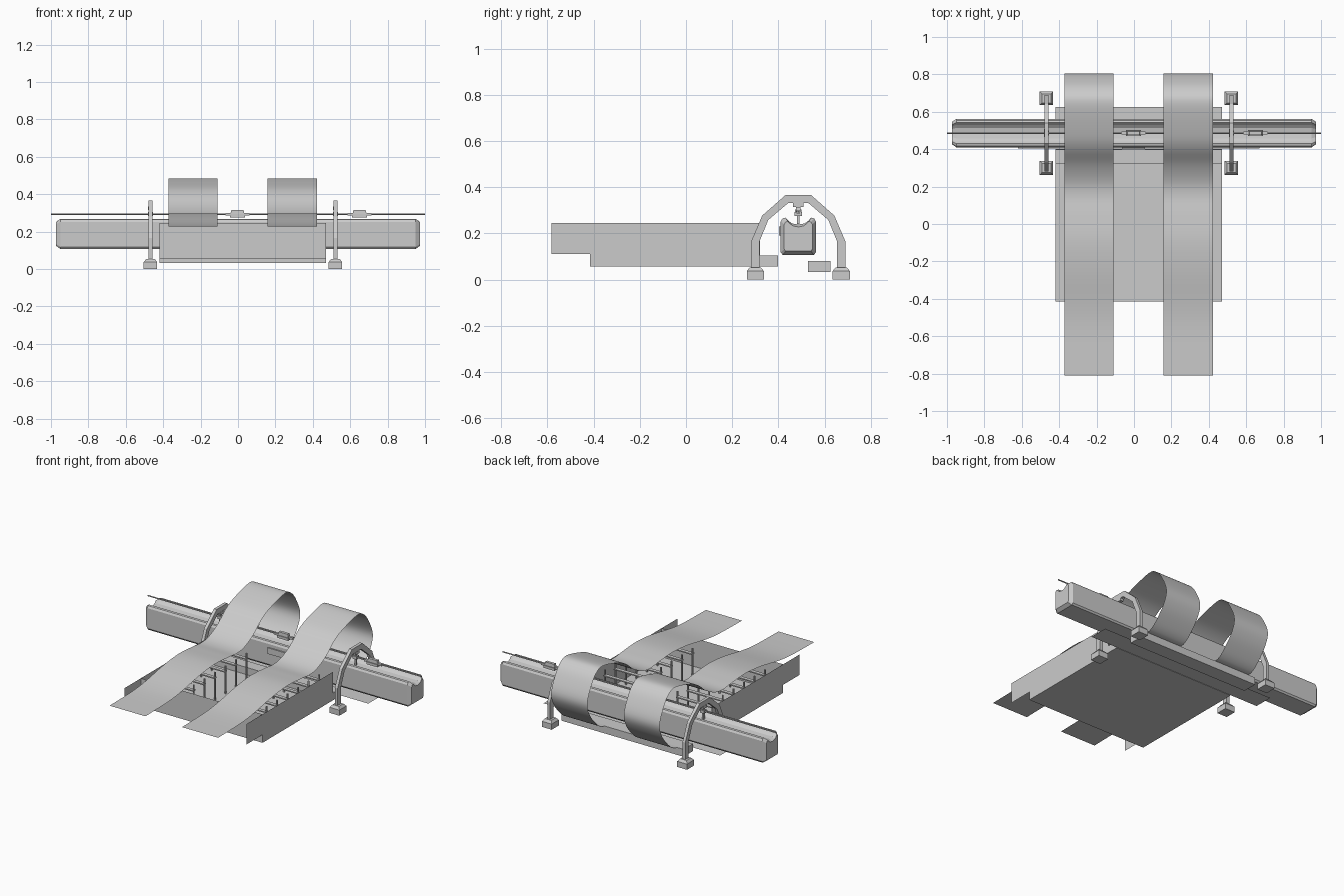
import bpy, bmesh, math
from mathutils import Vector

if "Cube" in bpy.data.objects:
    bpy.data.objects.remove(bpy.data.objects["Cube"])

CY = 0.486            # centre line of the beam, cable and arches
XL, XR = -0.42, 0.47  # side walls of the tray


def finish(name, bm):
    me = bpy.data.meshes.new(name)
    bmesh.ops.remove_doubles(bm, verts=bm.verts, dist=1e-5)
    bmesh.ops.recalc_face_normals(bm, faces=bm.faces)
    bm.to_mesh(me)
    bm.free()
    ob = bpy.data.objects.new(name, me)
    bpy.context.collection.objects.link(ob)
    return ob


def box(name, x, y, z, top=1.0):
    """Box from ranges, with an optional scale for the upper face."""
    bm = bmesh.new()
    bmesh.ops.create_cube(bm, size=1)
    for v in bm.verts:
        s = top if v.co.z > 0 else 1
        v.co = Vector(((x[0] + x[1]) / 2 + v.co.x * s * (x[1] - x[0]),
                       (y[0] + y[1]) / 2 + v.co.y * s * (y[1] - y[0]),
                       (z[0] + z[1]) / 2 + v.co.z * (z[1] - z[0])))
    return finish(name, bm)


def sheet(name, pts):
    bm = bmesh.new()
    bm.faces.new([bm.verts.new(p) for p in pts])
    return finish(name, bm)


def loft(name, rings, caps=True):
    """Skin closed rings of equal length."""
    bm = bmesh.new()
    vs = [[bm.verts.new(p) for p in r] for r in rings]
    n = len(vs[0])
    for a, b in zip(vs, vs[1:]):
        for i in range(n):
            bm.faces.new((a[i], a[(i + 1) % n], b[(i + 1) % n], b[i]))
    if caps:
        bm.faces.new(vs[0])
        bm.faces.new(vs[-1])
    return finish(name, bm)


def smooth_path(pts, steps=5):
    """Catmull-Rom points through a short list."""
    p = [Vector(q) for q in pts]
    p = [2 * p[0] - p[1]] + p + [2 * p[-1] - p[-2]]
    out = []
    for i in range(1, len(p) - 2):
        a, b, c, d = p[i - 1:i + 3]
        for k in range(steps):
            t = k / steps
            out.append(0.5 * (2 * b + (c - a) * t + (2 * a - 5 * b + 4 * c - d) * t * t
                              + (3 * b - a - 3 * c + d) * t ** 3))
    return out + [p[-2]]


# curling ribbons
track = smooth_path([(-.81, .228), (-.58, .233), (-.44, .247), (-.25, .281), (-.09, .296),
                     (.05, .288), (.15, .279), (.23, .293), (.318, .338), (.405, .407),
                     (.49, .446), (.643, .484), (.71, .463), (.762, .40), (.805, .295),
                     (.777, .207), (.708, .125), (.656, .087), (.615, .081)])
for name, x0, x1 in (("ribbon_left", -.371, -.109), ("ribbon_right", .158, .422)):
    bm = bmesh.new()
    cols = [(bm.verts.new((x0, p.x, p.y)), bm.verts.new((x1, p.x, p.y))) for p in track]
    for a, b in zip(cols, cols[1:]):
        bm.faces.new((a[0], a[1], b[1], b[0]))
    ob = finish(name, bm)
    for f in ob.data.polygons:
        f.use_smooth = True
    # support frames below the ribbon
    for i in range(6):
        y = -.3 + i * .11
        box(name + "_slat", (x0, x1), (y - .012, y + .012), (.2, .207))
        for x in (x0 + .004, x1 - .004):
            box(name + "_support", (x - .004, x + .004), (y - .004, y + .004), (.057, .24))

# tray: floor, side walls with forward wings, front wall, rear curb
FZ = .057
sheet("tray_floor", [(XL, -.415, FZ), (XR, -.415, FZ), (XR, .40, FZ), (XL, .40, FZ)])
sheet("floor_extension", [(-.62, .403, FZ), (.67, .403, FZ), (.67, .53, FZ), (-.62, .53, FZ)])
for x in (XL, XR):
    sheet("tray_side", [(x, -.583, .245), (x, -.583, .11), (x, -.415, .11), (x, -.415, FZ),
                        (x, .398, FZ), (x, .398, .105), (x, .321, .105), (x, .321, .245)])
sheet("tray_front", [(XL, -.415, FZ), (XR, -.415, FZ), (XR, -.415, .245), (XL, -.415, .245)])
box("rear_curb", (XL, XR), (.321, .398), (FZ, .105))
box("back_plinth", (XL, XR), (.529, .626), (.032, .081))

# grooved beam with bevelled ends
half = [(0, .238), (.028, .243), (.044, .255), (.056, .268), (.068, .265), (.076, .252),
        (.076, .118), (.068, .107)]
prof = half + [(-y, z) for y, z in reversed(half[1:])]


def beam_ring(x, s):
    return [(x, CY + y * s, .187 + (z - .187) * s) for y, z in prof]


loft("beam", [beam_ring(-.972, .8), beam_ring(-.95, 1), beam_ring(.95, 1), beam_ring(.972, .8)])
box("beam_bracket", (-.065, .06), (.402, .412), (.19, .23))

# cable
loft("cable", [[(x, CY + .004 * math.cos(k * math.pi / 4), .293 + .004 * math.sin(k * math.pi / 4))
                for k in range(8)] for x in (-1, 1)])

# trolleys on the cable
for x in (-.003, .65):
    box("trolley_body", (x - .04, x + .04), (CY - .016, CY + .016), (.276, .293))
    box("trolley_cap", (x - .038, x + .038), (CY - .011, CY + .011), (.293, .315), .85)
    box("trolley_grip", (x - .065, x + .065), (CY - .008, CY + .008), (.286, .3))

# faceted arches with feet and cable hangers
outer = [(-.204, .045), (-.204, .165), (-.156, .277), (-.055, .366)]
inner = [(-.168, .045), (-.168, .165), (-.13, .258), (-.044, .331)]
outer += [(-y, z) for y, z in reversed(outer)]
inner += [(-y, z) for y, z in reversed(inner)]
for x in (-.468, .521):
    w = .01
    loft("arch", [[(x - w, CY + o[0], o[1]), (x + w, CY + o[0], o[1]),
                   (x + w, CY + i[0], i[1]), (x - w, CY + i[0], i[1])]
                  for o, i in zip(outer, inner)])
    for s in (-1, 1):
        y = CY + s * .186
        box("foot", (x - .036, x + .036), (y - .037, y + .037), (0, .037))
        box("foot_top", (x - .036, x + .036), (y - .037, y + .037), (.037, .053), .65)
    box("hanger_plate", (x - .012, x + .012), (CY - .022, CY + .022), (.315, .333))
    box("hanger_stem", (x - .006, x + .006), (CY - .006, CY + .006), (.24, .32))
    box("hanger_clamp", (x - .014, x + .014), (CY - .014, CY + .014), (.284, .304))
